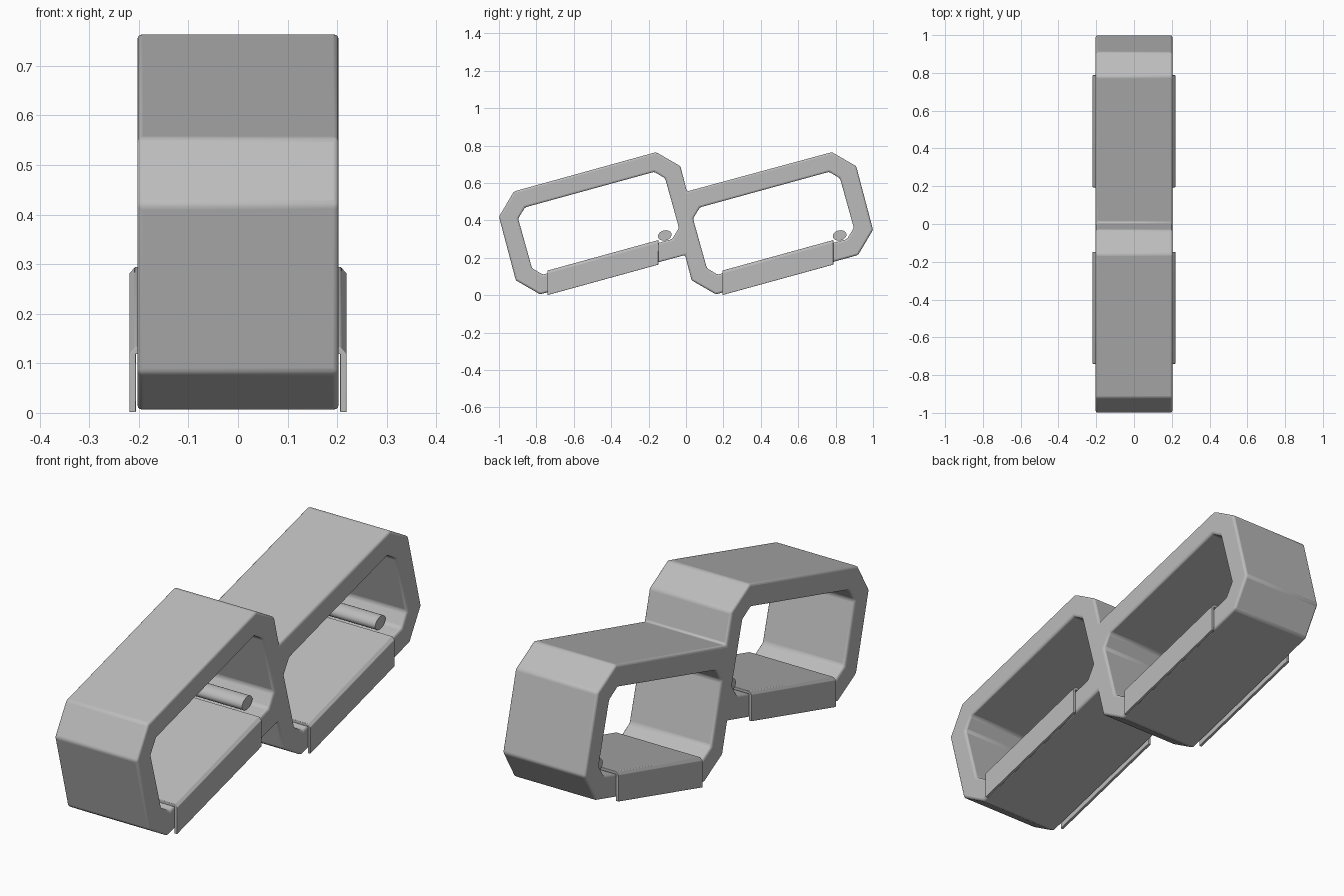
import bpy, bmesh
from math import radians
from mathutils import Matrix

cube = bpy.data.objects.get("Cube")
if cube:
    bpy.data.objects.remove(cube, do_unlink=True)

MID_Z = 0.385      # height of the centre of symmetry
RING_Y = 0.4675    # each loop's centre lies this far from y = 0
HALF_W = 0.203     # half width of the frame
SLOPE = 0.275      # tilt of the rails


def material(name, color):
    mat = bpy.data.materials.new(name)
    mat.use_nodes = True
    mat.diffuse_color = color
    mat.node_tree.nodes["Principled BSDF"].inputs["Base Color"].default_value = color
    return mat


grey = material("plain_grey", (0.5, 0.5, 0.5, 1))


def finish(name, bm, bevel=0):
    bmesh.ops.recalc_face_normals(bm, faces=bm.faces)
    mesh = bpy.data.meshes.new(name)
    bm.to_mesh(mesh)
    bm.free()
    mesh.materials.append(grey)
    obj = bpy.data.objects.new(name, mesh)
    bpy.context.collection.objects.link(obj)
    if bevel:
        mod = obj.modifiers.new("soft_edges", "BEVEL")
        mod.width = bevel
        mod.segments = 3
        mod.limit_method = "ANGLE"
        mod.angle_limit = radians(20)
    bpy.ops.object.select_all(action="DESELECT")
    bpy.context.view_layer.objects.active = obj
    obj.select_set(True)
    bpy.ops.object.shade_smooth_by_angle(angle=radians(35))
    return obj


def half_turn(points):
    """Complete a profile that looks the same after a half turn."""
    return points + [(-y, -z) for y, z in points]


# Frame: two tilted eight-sided loops sharing the middle wall
outer = half_turn([(-1, 0.035), (-0.92, 0.17), (-0.16, 0.38),
                   (-0.03, 0.305), (0.005, 0.17), (0.78, 0.38), (0.91, 0.305)])
opening = half_turn([(-0.43, 0.025), (-0.393, 0.085), (0.298, 0.275), (0.356, 0.24)])
bm = bmesh.new()
loops = [outer] + [[(y + c, z) for y, z in opening] for c in (-RING_Y, RING_Y)]
edges = []
for loop in loops:
    verts = [bm.verts.new((-HALF_W, y, z + MID_Z)) for y, z in loop]
    edges += [bm.edges.new((a, b)) for a, b in zip(verts, verts[1:] + verts[:1])]
bmesh.ops.triangle_fill(bm, use_beauty=True, edges=edges, normal=(-1, 0, 0))
side = bmesh.ops.extrude_face_region(bm, geom=list(bm.faces))
bmesh.ops.translate(bm, vec=(2 * HALF_W, 0, 0),
                    verts=[v for v in side["geom"] if isinstance(v, bmesh.types.BMVert)])
finish("double_loop_frame", bm, 0.01)

# Channel section: a top plate with a thin flange down each side
half = [(0.206, -0.116), (0.219, -0.116), (0.219, 0.002), (0.207, 0.015)]
section = [(0.206, 0.002)] + half
section += [(-x, z) for x, z in reversed(section)]

for label, centre in (("front", -RING_Y), ("back", RING_Y)):
    # Sliding cover over the lower rail
    bm = bmesh.new()
    ends = []
    for dy in (-0.273, 0.32):
        floor = 0.192 + SLOPE * dy
        ends.append([bm.verts.new((x, centre + dy, floor + z)) for x, z in section])
    n = len(section)
    for i in range(n):
        j = (i + 1) % n
        bm.faces.new((ends[0][i], ends[0][j], ends[1][j], ends[1][i]))
    for end in ends:
        bm.faces.new(end)
    finish(label + "_rail_cover", bm, 0.002)

    # Oval cross pin resting at the rear of the rail
    bm = bmesh.new()
    place = (Matrix.Translation((-0.008, centre + 0.354, 0.32))
             @ Matrix.Rotation(radians(15), 4, "X")
             @ Matrix.Diagonal((1, 0.037, 0.027, 1))
             @ Matrix.Rotation(radians(90), 4, "Y"))
    bmesh.ops.create_cone(bm, cap_ends=True, segments=32, radius1=1, radius2=1,
                          depth=0.265, matrix=place)
    finish(label + "_cross_pin", bm)
